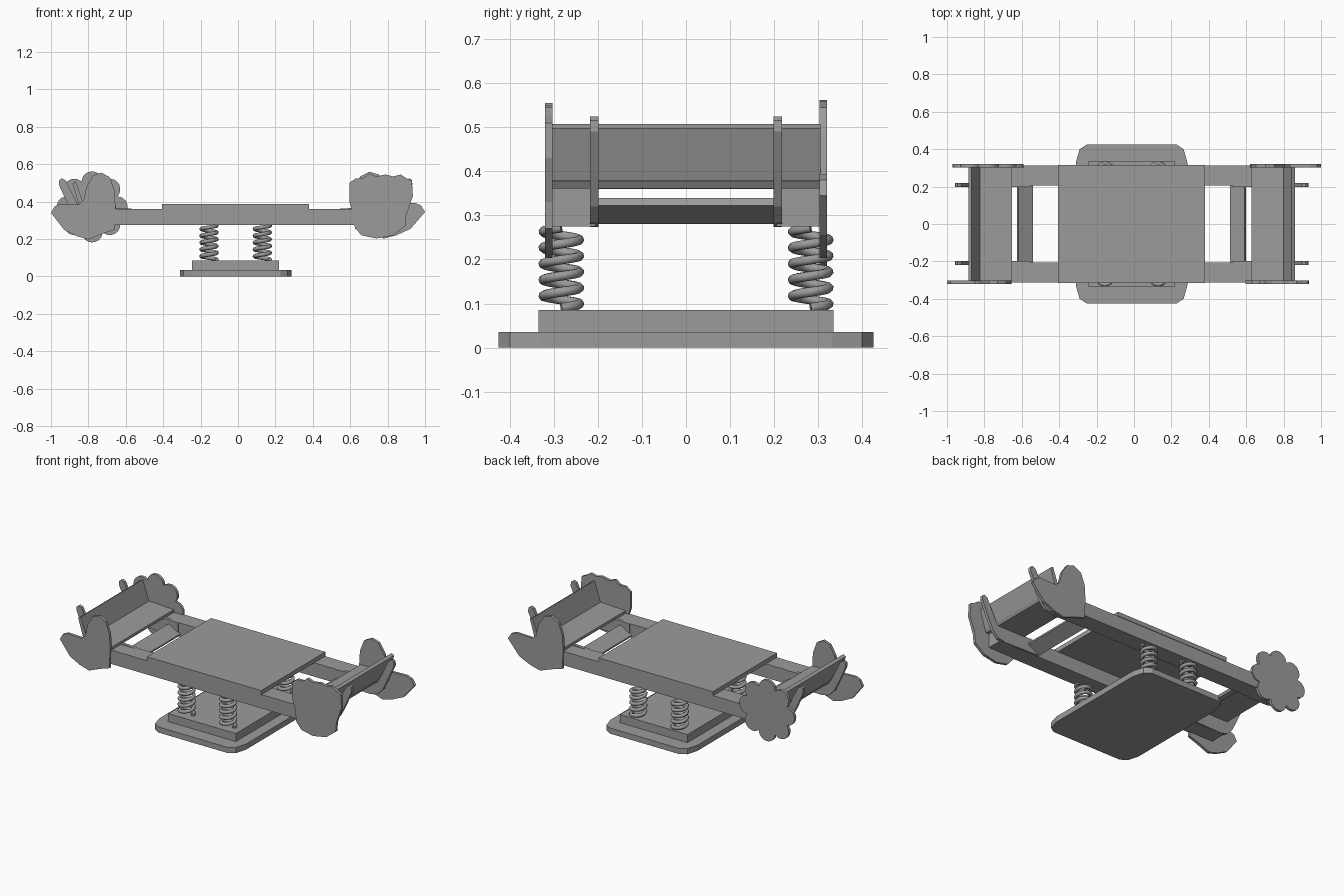
import bpy, bmesh, math

cube = bpy.data.objects.get("Cube")
if cube:
    bpy.data.objects.remove(cube, do_unlink=True)

grey = bpy.data.materials.new("plain grey")
grey.use_nodes = True
COLOUR = (0.33, 0.33, 0.33, 1)
grey.diffuse_color = COLOUR
grey.node_tree.nodes["Principled BSDF"].inputs["Base Color"].default_value = COLOUR

CX = -0.0125  # middle of the frame along x


def prism(name, outline, low, high, axis="y"):
    """Extrude an outline along y (outline in x, z) or along z (outline in x, y)."""
    place = (lambda a, b, t: (a, t, b)) if axis == "y" else (lambda a, b, t: (a, b, t))
    bm = bmesh.new()
    face = bm.faces.new([bm.verts.new(place(a, b, low)) for a, b in outline])
    grown = bmesh.ops.extrude_face_region(bm, geom=[face])
    shift = place(0, 0, high - low)
    bmesh.ops.translate(bm, vec=shift,
                        verts=[g for g in grown["geom"] if isinstance(g, bmesh.types.BMVert)])
    bmesh.ops.recalc_face_normals(bm, faces=bm.faces)
    mesh = bpy.data.meshes.new(name)
    bm.to_mesh(mesh)
    bm.free()
    mesh.materials.append(grey)
    obj = bpy.data.objects.new(name, mesh)
    bpy.context.collection.objects.link(obj)
    return obj


def box(name, half_x, y0, y1, z0, z1):
    x0, x1 = CX - half_x, CX + half_x
    return prism(name, [(x0, z0), (x1, z0), (x1, z1), (x0, z1)], y0, y1)


def spring(name, x, y, z0, z1, radius, wire, turns, steps=16):
    """Coil of round wire."""
    curve = bpy.data.curves.new(name, "CURVE")
    curve.dimensions = "3D"
    curve.bevel_depth = wire
    curve.bevel_resolution = 2
    curve.use_fill_caps = True
    path = curve.splines.new("POLY")
    count = turns * steps
    path.points.add(count)
    for i, p in enumerate(path.points):
        a = math.tau * i / steps
        p.co = (x + radius * math.cos(a), y + radius * math.sin(a),
                z0 + (z1 - z0) * i / count, 1)
    path.use_smooth = True
    curve.materials.append(grey)
    obj = bpy.data.objects.new(name, curve)
    bpy.context.collection.objects.link(obj)


# Ground plate with clipped corners, and the block on it
corner = [(0.298, 0.33), (0.278, 0.4), (0.24, 0.425)]
quarter = corner + [(-x, y) for x, y in reversed(corner)]
plate = quarter + [(-x, -y) for x, y in quarter]
prism("ground_plate", [(CX + x, y) for x, y in plate], 0, 0.035, "z")
box("base_block", 0.2325, -0.335, 0.335, 0.035, 0.085)

# Deck, side beams and springs
box("deck", 0.3925, -0.315, 0.315, 0.36, 0.387)
for side, label in ((1, "back"), (-1, "front")):
    y0, y1 = sorted((side * 0.205, side * 0.312))
    box(label + "_beam", 0.81, y0, y1, 0.275, 0.361)
    for end in (1, -1):
        spring(label + "_spring", CX + end * 0.1425, side * 0.283,
               0.09, 0.272, 0.041, 0.011, 5)

# Seats, footrests and brackets, the same at both ends
SEAT = [(0.64, 0.361), (0.83, 0.361), (0.84, 0.378), (0.81, 0.385), (0.64, 0.378)]
BACKREST = [(0.81, 0.38), (0.835, 0.372), (0.8725, 0.497), (0.855, 0.507)]
FOOTREST = [(0.527, 0.295), (0.534, 0.28), (0.612, 0.322), (0.604, 0.34)]
BRACKET = [(0.54, 0.28), (0.78, 0.274), (0.83, 0.285), (0.865, 0.32), (0.9, 0.39),
           (0.945, 0.49), (0.943, 0.515), (0.93, 0.525), (0.91, 0.515),
           (0.84, 0.375), (0.62, 0.366), (0.54, 0.361)]
for end, label in ((1, "left"), (-1, "right")):
    def at_end(points):
        return [(CX + end * u, z) for u, z in points]
    prism(label + "_seat", at_end(SEAT), -0.305, 0.305)
    prism(label + "_backrest", at_end(BACKREST), -0.305, 0.305)
    prism(label + "_footrest", at_end(FOOTREST), -0.205, 0.205)
    for side in (1, -1):
        y0, y1 = sorted((side * 0.199, side * 0.218))
        prism(label + "_bracket", at_end(BRACKET), y0, y1)

# Side panels: two tailed leaves, one flower and one scalloped fruit
TAILED = [(1, 0.34), (0.98, 0.375), (0.95, 0.388), (0.85, 0.385), (0.825, 0.41),
          (0.81, 0.48), (0.775, 0.54), (0.73, 0.555), (0.685, 0.53), (0.66, 0.46),
          (0.655, 0.37), (0.66, 0.25), (0.72, 0.23), (0.8, 0.198), (0.86, 0.215),
          (0.93, 0.25)]
FRUIT = [(0.595, 0.5), (0.63, 0.525), (0.67, 0.525), (0.7, 0.55), (0.74, 0.535),
         (0.79, 0.545), (0.83, 0.535), (0.87, 0.545), (0.9, 0.525), (0.93, 0.51),
         (0.935, 0.43), (0.9, 0.33), (0.895, 0.27), (0.83, 0.22), (0.74, 0.203),
         (0.66, 0.22), (0.625, 0.26), (0.615, 0.34), (0.595, 0.4)]
petals, steps = 8, 64
flower = []
for i in range(steps):
    a = math.tau * i / steps
    r = 0.148 + 0.042 * abs(math.cos(a * petals / 2)) ** 0.7
    flower.append((-0.78 + r * math.cos(a), 0.372 + r * math.sin(a)))

prism("front_right_panel", [(-x, z) for x, z in TAILED], -0.32, -0.303)
prism("back_left_panel", [(1 - (1 - x) * 1.1, z + 0.005) for x, z in TAILED], 0.303, 0.32)
prism("front_left_panel", FRUIT, -0.32, -0.303)
prism("back_right_panel", flower, 0.303, 0.32)
